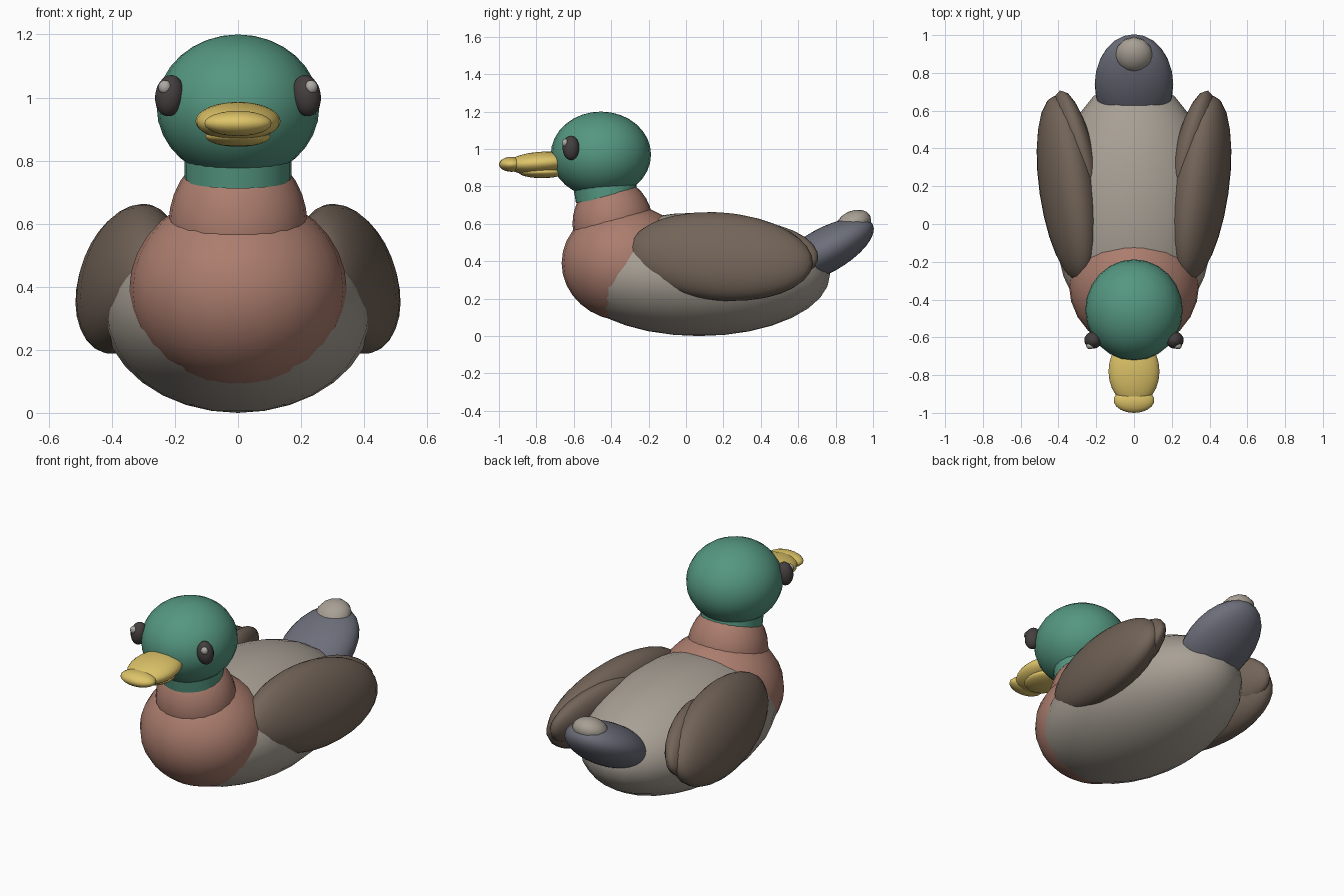
import bpy
from math import radians

cube = bpy.data.objects.get("Cube")
if cube:
    bpy.data.objects.remove(cube, do_unlink=True)


def material(name, rgb):
    m = bpy.data.materials.new(name)
    m.use_nodes = True
    m.diffuse_color = (*rgb, 1)
    m.node_tree.nodes["Principled BSDF"].inputs["Base Color"].default_value = (*rgb, 1)
    return m


green = material("head green", (0.09, 0.31, 0.22))
chestnut = material("breast chestnut", (0.41, 0.205, 0.155))
grey = material("body grey", (0.39, 0.35, 0.30))
brown = material("wing brown", (0.17, 0.127, 0.098))
slate = material("tail slate", (0.15, 0.156, 0.195))
yellow = material("bill yellow", (0.73, 0.55, 0.14))
dark = material("eye dark", (0.06, 0.05, 0.05))
pale = material("eye glint", (0.42, 0.40, 0.37))


def finish(name, mat, size, turn):
    """Name, colour, size and smooth the newly added primitive."""
    ob = bpy.context.object
    ob.name = name
    ob.scale = size
    ob.rotation_euler = [radians(a) for a in turn]
    ob.data.materials.append(mat)
    bpy.ops.object.shade_smooth_by_angle(angle=radians(50))
    return ob


def ellipsoid(name, mat, place, size, turn=(0, 0, 0), segments=24):
    bpy.ops.mesh.primitive_uv_sphere_add(
        segments=segments, ring_count=segments * 2 // 3, radius=1, location=place)
    return finish(name, mat, size, turn)


def pair(name, mat, place, size, turn=(0, 0, 0), segments=24):
    """Ellipsoids mirrored across x; the left one is at +x."""
    x, y, z = place
    pitch, roll, yaw = turn
    for side, s in (("left", 1), ("right", -1)):
        ellipsoid(f"{side}_{name}", mat, (s * x, y, z), size,
                  (pitch, s * roll, s * yaw), segments)


# Body, breast and neck
ellipsoid("body", grey, (0, 0.07, 0.33), (0.43, 0.70, 0.33))
ellipsoid("breast", chestnut, (0, -0.32, 0.39), (0.345, 0.345, 0.31))
ellipsoid("neck", chestnut, (0, -0.392, 0.60), (0.22, 0.215, 0.245))

# Collar, tilted forward under the head
bpy.ops.mesh.primitive_cylinder_add(vertices=24, radius=1, depth=2,
                                    location=(0, -0.43, 0.775))
finish("collar", green, (0.17, 0.167, 0.035), (10, 0, 0))
ellipsoid("head", green, (0, -0.455, 0.97), (0.258, 0.268, 0.23))

# Wings with a folded inner feather
pair("wing", brown, (0.35, 0.185, 0.425), (0.143, 0.50, 0.24), (-5, -15, -7))
pair("wing_feather", brown, (0.31, 0.40, 0.45), (0.085, 0.32, 0.16), (-8, -15, -13), 18)

# Tail
ellipsoid("tail", slate, (0, 0.74, 0.455), (0.208, 0.295, 0.12), (29, 0, 0))
ellipsoid("tail_tip", grey, (0, 0.895, 0.60), (0.10, 0.10, 0.07), (25, 0, 0), 12)

# Bill
ellipsoid("upper_bill", yellow, (0, -0.78, 0.925), (0.135, 0.18, 0.06), (4, 0, 0))
ellipsoid("bill_tip", yellow, (0, -0.933, 0.918), (0.108, 0.067, 0.04), segments=18)
ellipsoid("lower_bill", yellow, (0, -0.77, 0.877), (0.105, 0.125, 0.033), segments=18)

# Eyes with a small glint
pair("eye", dark, (0.217, -0.615, 1.006), (0.046, 0.046, 0.066), (0, -8, 0), 15)
pair("eye_glint", pale, (0.232, -0.645, 1.033), (0.021, 0.018, 0.022), segments=12)
